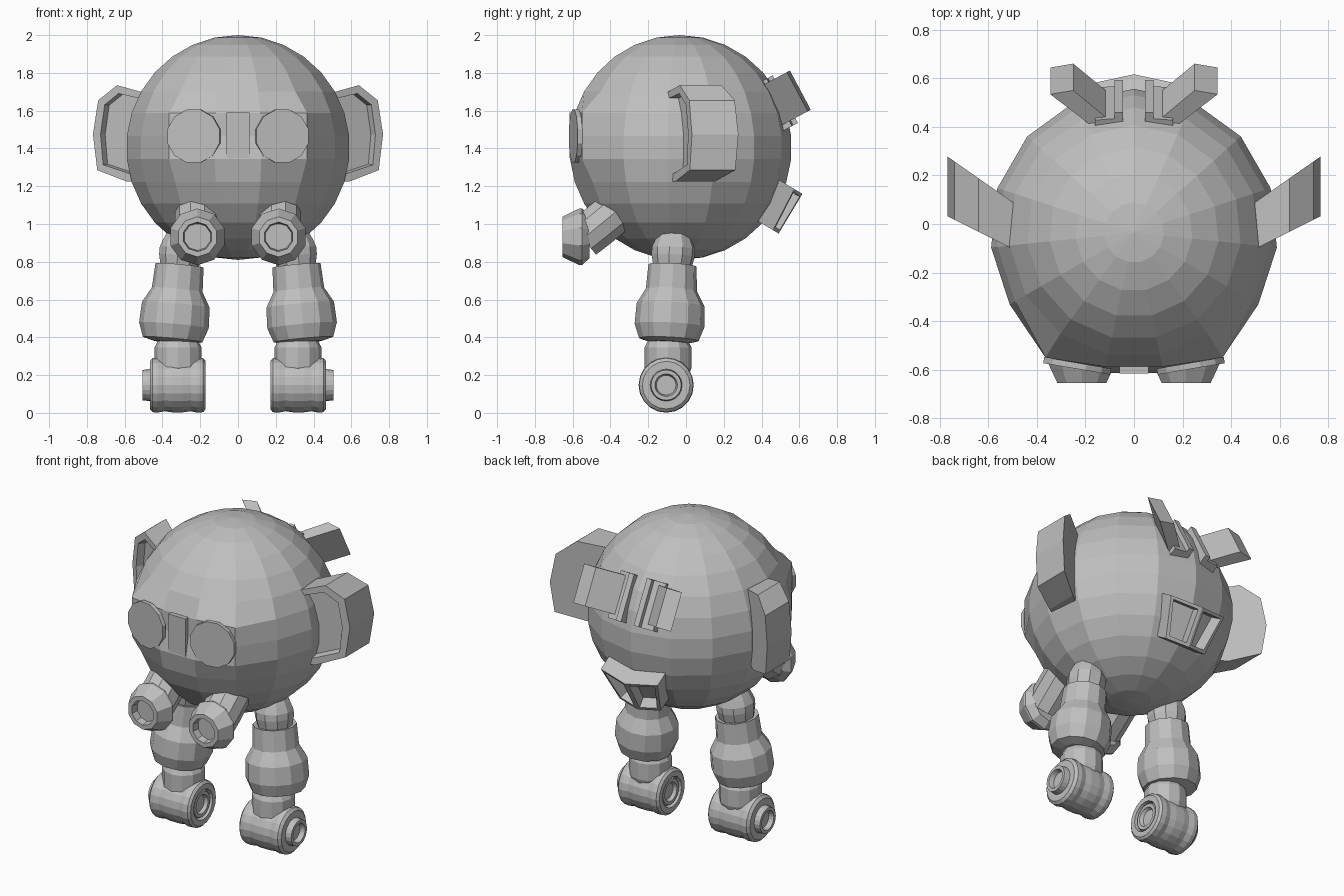
import bpy, bmesh, math
from mathutils import Matrix, Vector

if "Cube" in bpy.data.objects:
    bpy.data.objects.remove(bpy.data.objects["Cube"])

GREY = bpy.data.materials.new("plain_grey")
GREY.diffuse_color = (0.52, 0.52, 0.52, 1)
GREY.use_nodes = True
GREY.node_tree.nodes["Principled BSDF"].inputs["Base Color"].default_value = GREY.diffuse_color


def finish(bm, name, mirror=True):
    """Turn a bmesh into a flat shaded object, optionally with an x-mirrored copy."""
    bmesh.ops.recalc_face_normals(bm, faces=bm.faces)
    sides = [("_right", 1), ("_left", -1)] if mirror else [("", 1)]
    for suffix, sx in sides:
        if sx < 0:
            bmesh.ops.scale(bm, vec=(-1, 1, 1), verts=bm.verts)
            bmesh.ops.reverse_faces(bm, faces=bm.faces)
        me = bpy.data.meshes.new(name + suffix)
        bm.to_mesh(me)
        me.materials.append(GREY)
        bpy.context.collection.objects.link(bpy.data.objects.new(name + suffix, me))
    bm.free()


def axis(p, d):
    """Matrix whose local z runs along d from point p."""
    return Matrix.Translation(p) @ Vector(d).to_track_quat('Z', 'Y').to_matrix().to_4x4()


def lathe(profile, n, m=Matrix(), phase=0.0):
    """Spin (radius, height) points into a capped surface."""
    bm = bmesh.new()
    rings = []
    for r, h in profile:
        angles = [phase + math.tau * i / n for i in range(n)]
        rings.append([bm.verts.new(m @ Vector((r * math.cos(a), r * math.sin(a), h)))
                      for a in angles])
    for a, b in zip(rings, rings[1:]):
        for i in range(n):
            j = (i + 1) % n
            bm.faces.new((a[i], a[j], b[j], b[i]))
    bm.faces.new(rings[0])
    bm.faces.new(rings[-1])
    return bm


def prism(bm, pts_a, pts_b):
    """Join two matching polygons; returns the first cap."""
    a = [bm.verts.new(p) for p in pts_a]
    b = [bm.verts.new(p) for p in pts_b]
    for i in range(len(a)):
        j = (i + 1) % len(a)
        bm.faces.new((a[i], a[j], b[j], b[i]))
    bm.faces.new(b)
    return bm.faces.new(a)


def recess(bm, face, border, depth):
    bmesh.ops.recalc_face_normals(bm, faces=bm.faces)
    bmesh.ops.inset_individual(bm, faces=[face], thickness=border)
    bmesh.ops.inset_individual(bm, faces=[face], thickness=0.005, depth=-depth)


# Round body, with the face pulled out around the eyes
R, CENTRE = 0.595, Vector((0, -0.035, 1.405))
arc = [math.radians(90 - 12 * k) for k in range(16)]
bm = lathe([(max(R * math.cos(a), 0.002), R * math.sin(a)) for a in arc], 15,
           Matrix.Translation(CENTRE), math.pi / 2)
for v in bm.verts:
    if v.co.y < -0.3 and abs(v.co.z - 1.465) < 0.15:
        if 0.3 < abs(v.co.x) < 0.4:
            v.co.x, v.co.y = math.copysign(0.365, v.co.x), -0.55
        elif abs(v.co.x) < 0.2 and abs(v.co.z - 1.465) < 0.05:
            v.co.y = -0.588
finish(bm, "body", False)

# Bridge between the eyes
bm = bmesh.new()
prism(bm, [(x, -0.616, z) for x, z in ((-.06, 1.35), (.06, 1.35), (.06, 1.59), (-.06, 1.59))],
      [(x, -0.55, z) for x, z in ((-.06, 1.35), (.06, 1.35), (.06, 1.59), (-.06, 1.59))])
finish(bm, "nose_bridge", False)

# Eye discs
finish(lathe([(.145, -.02), (.145, .005)], 12, axis((.235, -.592, 1.465), (.17, -1, 0)),
             math.radians(15)), "eye")

# Side pods with a recessed front
outline = [(.48, 1.69), (.64, 1.735), (.74, 1.655), (.768, 1.475), (.745, 1.285), (.59, 1.225), (.48, 1.225)]
bm = bmesh.new()
front = prism(bm, [(x, -.095 + (x - .515) * .5, z) for x, z in outline],
              [(x, .265 + (x - .75) * .7, z) for x, z in outline])
recess(bm, front, .045, .045)
finish(bm, "side_pod")

# Snout pipes and nozzles
finish(lathe([(.115, -.02), (.118, .07), (.118, .3)], 10,
             axis((.215, -.53, .935), (0, .77, .63))), "snout_pipe")
finish(lathe([(.112, -.04), (.15, 0), (.15, .015), (.106, .105), (.078, .105), (.072, .06)], 10,
             axis((.215, -.55, .932), (0, -1, 0)), math.radians(18)), "snout_nozzle")

# Legs: hip, thigh, ankle (heights measured down a slightly leaning axis)
LEG = axis((.293, -.062, .96), (.055, -.03, -.59))
finish(lathe([(.07, -.02), (.1, .05), (.115, .09), (.115, .13), (.1, .2)], 10, LEG), "hip")
finish(lathe([(.105, .185), (.128, .18), (.135, .31), (.18, .39), (.185, .5),
              (.158, .575), (.1, .59)], 12, LEG), "thigh")
finish(lathe([(.1, .42), (.11, .375), (.125, .345), (.125, .24), (.1, .17)], 12,
             Matrix.Translation((.317, -.095, 0))), "ankle")

# Wheel-like feet with an outer hub and a recessed inner face
finish(lathe([(.05, .2), (.06, .18), (.08, .18), (.09, .2), (.095, .172), (.128, .172), (.143, .185),
              (.146, .215), (.138, .25), (.144, .29), (.144, .35), (.138, .39), (.146, .425),
              (.143, .452), (.126, .467), (.085, .467), (.08, .505), (.06, .505), (.052, .475)], 20,
             axis((0, -.105, .147), (1, 0, 0))), "foot")


# Back fittings, laid out on the tilted tangent plane of the body
def tangent(elev):
    e = math.radians(elev)
    n, t = Vector((0, math.cos(e), math.sin(e))), Vector((0, -math.sin(e), math.cos(e)))
    return lambda u, h, s: CENTRE + Vector((u, 0, 0)) + n * h + t * s


P = tangent(28)
for name, section, lo, hi in (
        ("bracket_base", [(.045, .5), (.16, .5), (.16, .58), (.045, .59)], -.18, .105),
        ("bracket_lip", [(.045, .52), (.08, .52), (.08, .615), (.045, .615)], -.18, .105),
        ("back_fin", [(.06, .53), (.16, .53), (.345, .69), (.25, .708)], -.15, .085)):
    bm = bmesh.new()
    prism(bm, [P(u, h, lo) for u, h in section], [P(u, h, hi) for u, h in section])
    finish(bm, name)

# Lower back vent: two slanted, tapered halves with deep windows
Q = tangent(-31)
bm = bmesh.new()
window = prism(bm, [Q(0, .685, .125), Q(.2, .635, .125), Q(.145, .65, -.12), Q(0, .685, -.12)],
               [Q(0, .5, .125), Q(.2, .5, .125), Q(.145, .5, -.12), Q(0, .5, -.12)])
recess(bm, window, .028, .07)
finish(bm, "back_vent")
